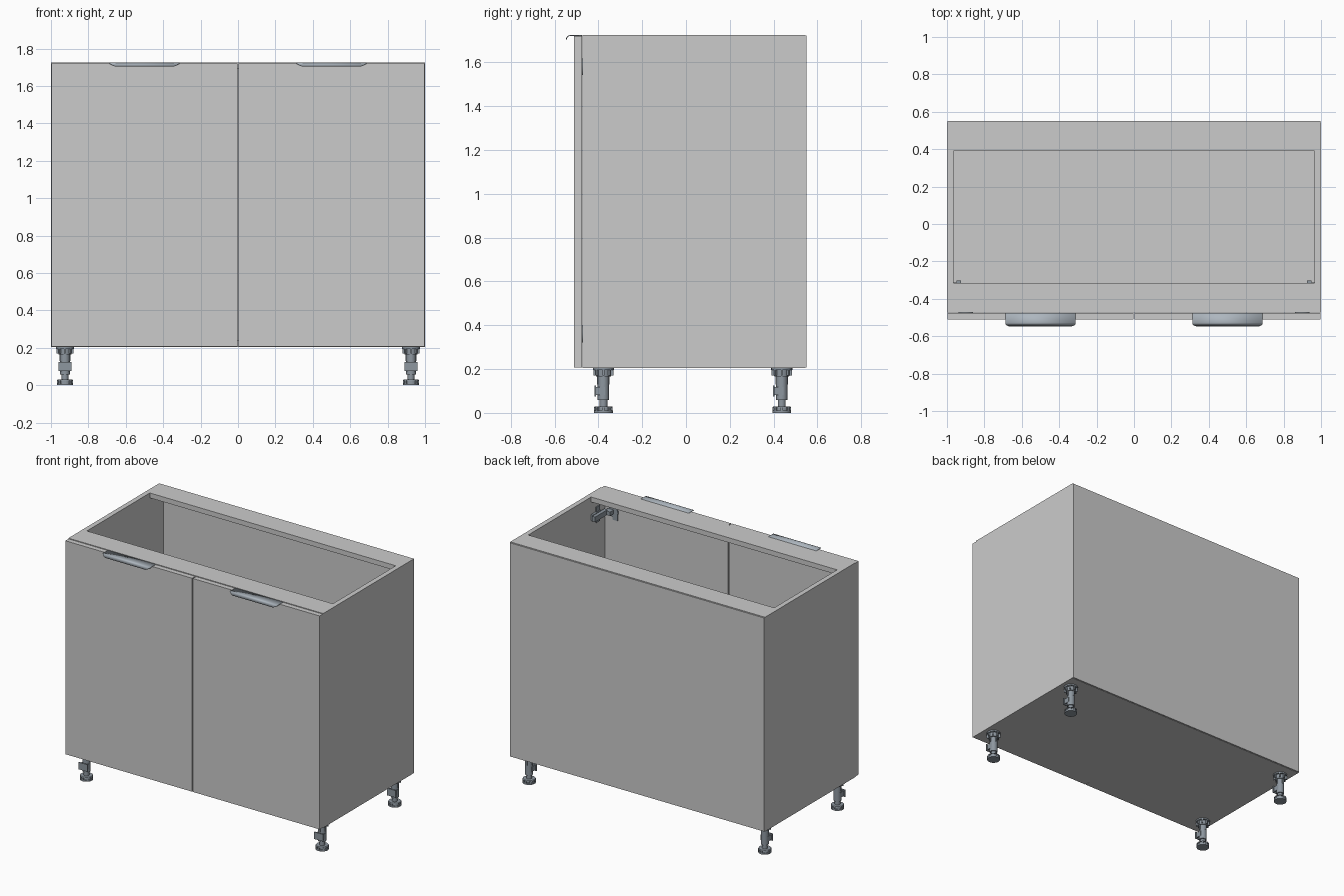
import bpy, bmesh, math
from mathutils import Matrix, Vector

if "Cube" in bpy.data.objects:
    bpy.data.objects.remove(bpy.data.objects["Cube"])


def finish(name, bm, smooth=False):
    bmesh.ops.recalc_face_normals(bm, faces=bm.faces)
    me = bpy.data.meshes.new(name)
    bm.to_mesh(me)
    bm.free()
    ob = bpy.data.objects.new(name, me)
    bpy.context.collection.objects.link(ob)
    if smooth:
        bpy.ops.object.select_all(action='DESELECT')
        ob.select_set(True)
        bpy.context.view_layer.objects.active = ob
        bpy.ops.object.shade_smooth_by_angle(angle=math.radians(35))
    return ob


def add_box(bm, x, y, z, rot=None):
    size = (x[1] - x[0], y[1] - y[0], z[1] - z[0])
    mid = Vector((sum(x) / 2, sum(y) / 2, sum(z) / 2))
    m = Matrix.Translation(mid) @ Matrix.Diagonal((*size, 1))
    bmesh.ops.create_cube(bm, size=1, matrix=(rot @ m) if rot else m)


def add_cyl(bm, r1, r2, z0, z1, seg=24, m=Matrix()):
    bmesh.ops.create_cone(bm, cap_ends=True, segments=seg, radius1=r1, radius2=r2,
                          depth=z1 - z0, matrix=m @ Matrix.Translation((0, 0, (z0 + z1) / 2)))


def panel(name, x, y, z):
    bm = bmesh.new()
    add_box(bm, x, y, z)
    return finish(name, bm)


def coloured(ob, mat):
    ob.data.materials.append(mat)
    return ob


metal = bpy.data.materials.new("metal")
metal.diffuse_color = (0.42, 0.47, 0.52, 1)
metal.use_nodes = True
metal.node_tree.nodes["Principled BSDF"].inputs["Base Color"].default_value = metal.diffuse_color
foot_mat = bpy.data.materials.new("leg_plastic")
foot_mat.diffuse_color = (0.27, 0.31, 0.35, 1)
foot_mat.use_nodes = True
foot_mat.node_tree.nodes["Principled BSDF"].inputs["Base Color"].default_value = foot_mat.diffuse_color

# Main levels of the carcass
Z0, Z1, T = 0.205, 1.725, 0.035
FRONT, INNER, BACK = -0.51, -0.473, 0.55

# Carcass: bottom, back and two top rails
panel("bottom_panel", (-1 + T, 1 - T), (INNER, BACK - 0.008), (Z0, Z0 + T))
panel("back_panel", (-0.998, 0.998), (BACK - 0.008, BACK), (Z0 + 0.002, Z1 - 0.003))
panel("front_top_rail", (-1 + T, 1 - T), (INNER, -0.315), (Z1 - T, Z1))
panel("back_top_rail", (-1 + T, 1 - T), (0.39, BACK - 0.008), (Z1 - T, Z1))


# Edge pull: flat tab on the door top curling down into a tapered lip
def handle(name, cx):
    prof = [(-0.475, 1.7225, 0.187), (-0.525, 1.7225, 0.187)]
    for i in range(1, 9):
        a = math.radians(90 * i / 8)
        inset = 0.028 * max(0, (i - 2) / 6) ** 1.6
        prof.append((-0.525 - 0.021 * math.sin(a),
                     1.7045 + 0.018 * math.cos(a), 0.187 - inset))
    bm = bmesh.new()
    rows = [[bm.verts.new((cx + s * w, y, z)) for s in (-1, 1)] for y, z, w in prof]
    for a, b in zip(rows, rows[1:]):
        bm.faces.new((a[0], a[1], b[1], b[0]))
    ob = coloured(finish(name, bm, True), metal)
    mod = ob.modifiers.new("thickness", 'SOLIDIFY')
    mod.thickness = 0.004
    mod.offset = 0


# Concealed hinge: cup on the door, arm and plate on the side panel
def hinge(name, s, z):
    bm = bmesh.new()
    cup = Matrix.Translation((s * 0.90, INNER, z)) @ Matrix.Rotation(-math.pi / 2, 4, 'X')
    add_cyl(bm, 0.038, 0.038, -0.012, 0.006, 24, cup)
    xs = lambda a, b: tuple(sorted((s * a, s * b)))
    add_box(bm, xs(0.865, 0.905), (INNER, INNER + 0.005), (z - 0.058, z + 0.058))
    add_box(bm, xs(0.895, 0.94), (INNER + 0.003, INNER + 0.045), (z - 0.014, z + 0.014))
    add_box(bm, xs(0.925, 0.95), (INNER + 0.03, INNER + 0.17), (z - 0.018, z + 0.018))
    add_box(bm, xs(0.948, 0.965), (INNER + 0.07, INNER + 0.16), (z - 0.022, z + 0.022))
    add_box(bm, xs(0.957, 0.965), (INNER + 0.07, INNER + 0.11), (z - 0.055, z + 0.055))
    coloured(finish(name, bm, True), foot_mat)


# Adjustable leg: ribbed socket, stem, plinth clip facing front, notched foot
def leg(name, x, y):
    bm = bmesh.new()
    add_cyl(bm, 0.043, 0.043, 0, 0.01)
    add_cyl(bm, 0.036, 0.036, 0.01, 0.024)
    add_cyl(bm, 0.043, 0.040, 0.024, 0.030)
    add_cyl(bm, 0.018, 0.018, 0.030, 0.060)
    add_cyl(bm, 0.026, 0.026, 0.058, 0.168)
    add_cyl(bm, 0.034, 0.036, 0.165, 0.197)
    add_cyl(bm, 0.048, 0.048, 0.195, Z0)
    for k in range(8):
        rot = Matrix.Rotation(k * math.pi / 4, 4, 'Z')
        add_box(bm, (0.03, 0.0425), (-0.006, 0.006), (0.008, 0.026), rot)
        add_box(bm, (0.03, 0.046), (-0.004, 0.004), (0.170, 0.197), rot)
    for k in range(4):
        rot = Matrix.Rotation(k * math.pi / 2, 4, 'Z')
        add_box(bm, (0.02, 0.029), (-0.004, 0.004), (0.130, 0.166), rot)
    add_box(bm, (-0.035, 0.035), (-0.040, -0.033), (0.075, 0.125))
    for s in (-1, 1):
        add_box(bm, tuple(sorted((s * 0.018, s * 0.027))), (-0.034, 0.008), (0.082, 0.118))
    bmesh.ops.translate(bm, verts=bm.verts, vec=(x, y, 0))
    coloured(finish(name, bm, True), foot_mat)


# Mirrored parts on both sides
for s, side in ((-1, "left"), (1, "right")):
    span = lambda a, b: tuple(sorted((s * a, s * b)))
    panel(side + "_side_panel", span(1 - T, 1), (INNER, BACK - 0.008), (Z0, Z1))
    panel(side + "_door", span(0.003, 0.998), (FRONT, INNER - 0.002), (Z0 + 0.002, Z1 - 0.004))
    handle(side + "_handle", s * 0.5)
    hinge(side + "_upper_hinge", s, 1.58)
    hinge(side + "_lower_hinge", s, 0.36)
    leg(side + "_front_leg", s * 0.925, -0.377)
    leg(side + "_back_leg", s * 0.925, 0.437)
